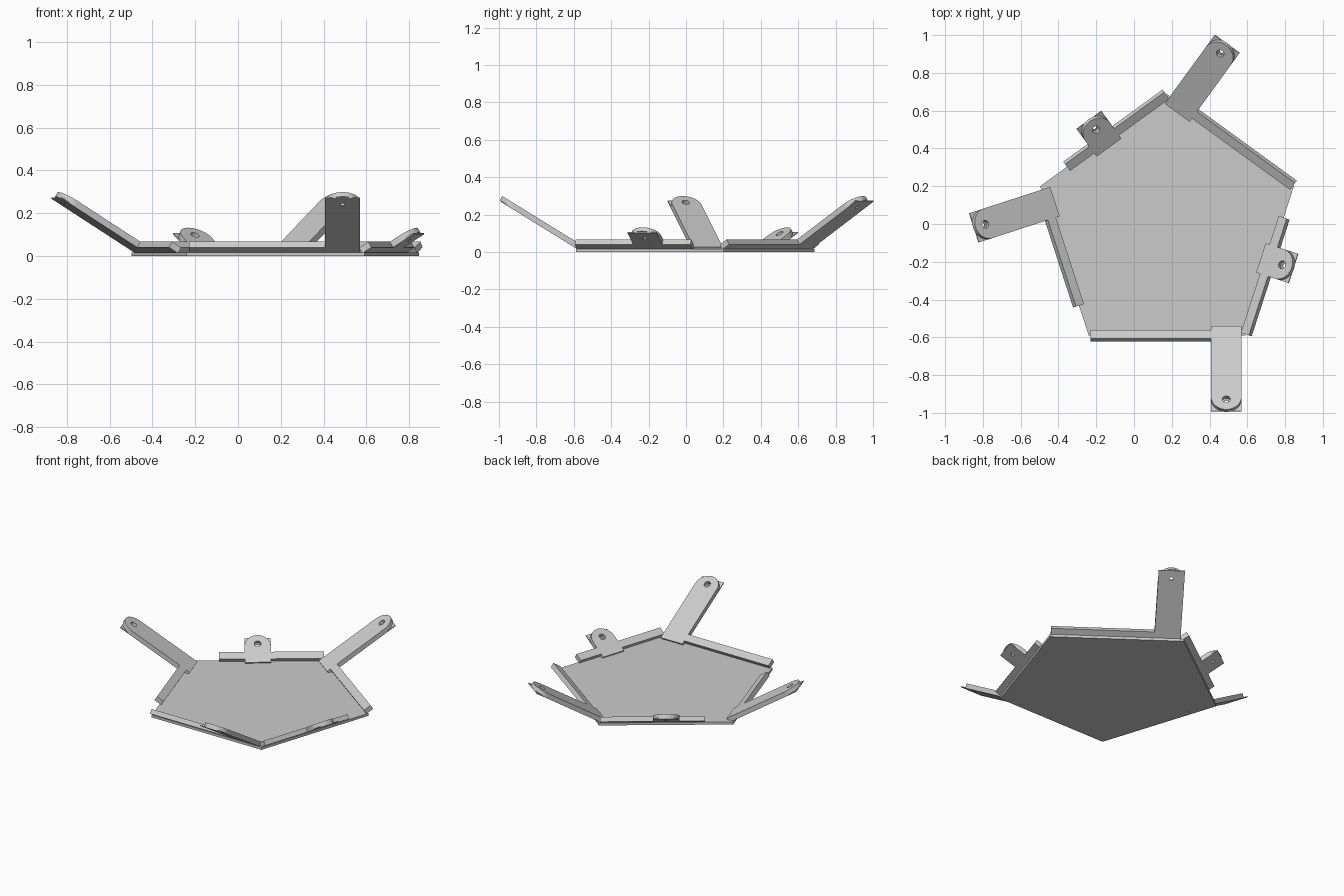
import bpy, bmesh
from math import sin, cos, pi, radians
from mathutils import Matrix, Vector

cube = bpy.data.objects.get("Cube")
if cube:
    bpy.data.objects.remove(cube)

grey = bpy.data.materials.new("plain grey")
grey.use_nodes = True
colour = (0.6, 0.6, 0.6, 1)
grey.diffuse_color = colour
grey.node_tree.nodes["Principled BSDF"].inputs["Base Color"].default_value = colour

CENTRE = Vector((0.175, -0.018, 0))
RADIUS = 0.706
TILT = radians(31.7)
PLATE, SKIN, THICK = 0.017, 0.006, 0.031
HALF_WIDTH = 0.0815


def circle(x, y, r, start=0.0, sweep=2 * pi, n=24):
    return [(x + r * cos(start + sweep * i / n), y + r * sin(start + sweep * i / n))
            for i in range(n + (sweep < 6))]


def box(x0, x1, y0, y1):
    return [(x0, y0), (x1, y0), (x1, y1), (x0, y1)]


def slab(name, loops, z0, z1, matrix):
    """Extrude a flat outline, with optional holes, between two heights."""
    curve = bpy.data.curves.new(name, "CURVE")
    curve.dimensions = "2D"
    curve.fill_mode = "BOTH"
    curve.extrude = (z1 - z0) / 2
    for points in loops:
        spline = curve.splines.new("POLY")
        spline.points.add(len(points) - 1)
        for p, (x, y) in zip(spline.points, points):
            p.co = (x, y, 0, 1)
        spline.use_cyclic_u = True
    temp = bpy.data.objects.new(name + "_outline", curve)
    bpy.context.collection.objects.link(temp)
    mesh = bpy.data.meshes.new_from_object(temp)
    bpy.data.objects.remove(temp)
    bm = bmesh.new()
    bm.from_mesh(mesh)
    bmesh.ops.remove_doubles(bm, verts=bm.verts, dist=1e-5)
    bmesh.ops.translate(bm, verts=bm.verts, vec=(0, 0, (z0 + z1) / 2))
    bmesh.ops.transform(bm, verts=bm.verts, matrix=matrix)
    bmesh.ops.recalc_face_normals(bm, faces=bm.faces)
    bm.to_mesh(mesh)
    bm.free()
    mesh.materials.clear()
    mesh.materials.append(grey)
    for poly in mesh.polygons:
        poly.material_index = 0
        poly.use_smooth = False
    ob = bpy.data.objects.new(name, mesh)
    bpy.context.collection.objects.link(ob)
    return ob


def edge_frame(angle):
    """Local x runs up the tilted flap, y along the edge, z out of the flap."""
    out = Vector((cos(angle), sin(angle), 0))
    along = Vector((-sin(angle), cos(angle), 0))
    up = out * cos(TILT) + Vector((0, 0, sin(TILT)))
    m = Matrix((up, along, up.cross(along))).transposed().to_4x4()
    m.translation = CENTRE + out * 0.56 + Vector((0, 0, 0.013))
    return m


def tab(name, mid, tip, frame):
    """Square-ended skin below a round-ended body, with a stepped screw hole."""
    w, base, hole = HALF_WIDTH, -0.025, tip - 0.057
    slab(name + "_skin", [box(base, tip, mid - w, mid + w), circle(hole, mid, 0.011)],
         0, SKIN, frame)
    body = [(base, mid - w)] + circle(tip - 0.075, mid, w, -pi / 2, pi) + [(base, mid + w)]
    slab(name + "_body", [body, circle(hole, mid, 0.021)], SKIN, THICK, frame)


# Pentagonal base plate
corners = circle(0, 0, RADIUS, pi / 2, n=5)
slab("base_plate", [corners], 0, PLATE, Matrix.Translation(CENTRE))

# Edges: name, outward angle, strip start and end, tab centre, tab tip
edges = [
    ("front", -90, -0.405, 0.235, 0.3135, 0.487),
    ("front_left", -18, -0.41, 0.24, 0, 0.17),
    ("back_left", 54, -0.41, 0.235, 0.3135, 0.487),
    ("back_right", 126, -0.41, 0.24, 0, 0.17),
    ("right", 198, -0.235, 0.25, -0.3135, 0.487),
]
for name, degrees, start, end, mid, tip in edges:
    frame = edge_frame(radians(degrees))
    slab(name + "_strip", [box(0, 0.052, start, end)], 0, THICK, frame)
    tab(name + ("_arm" if mid else "_tab"), mid, tip, frame)
